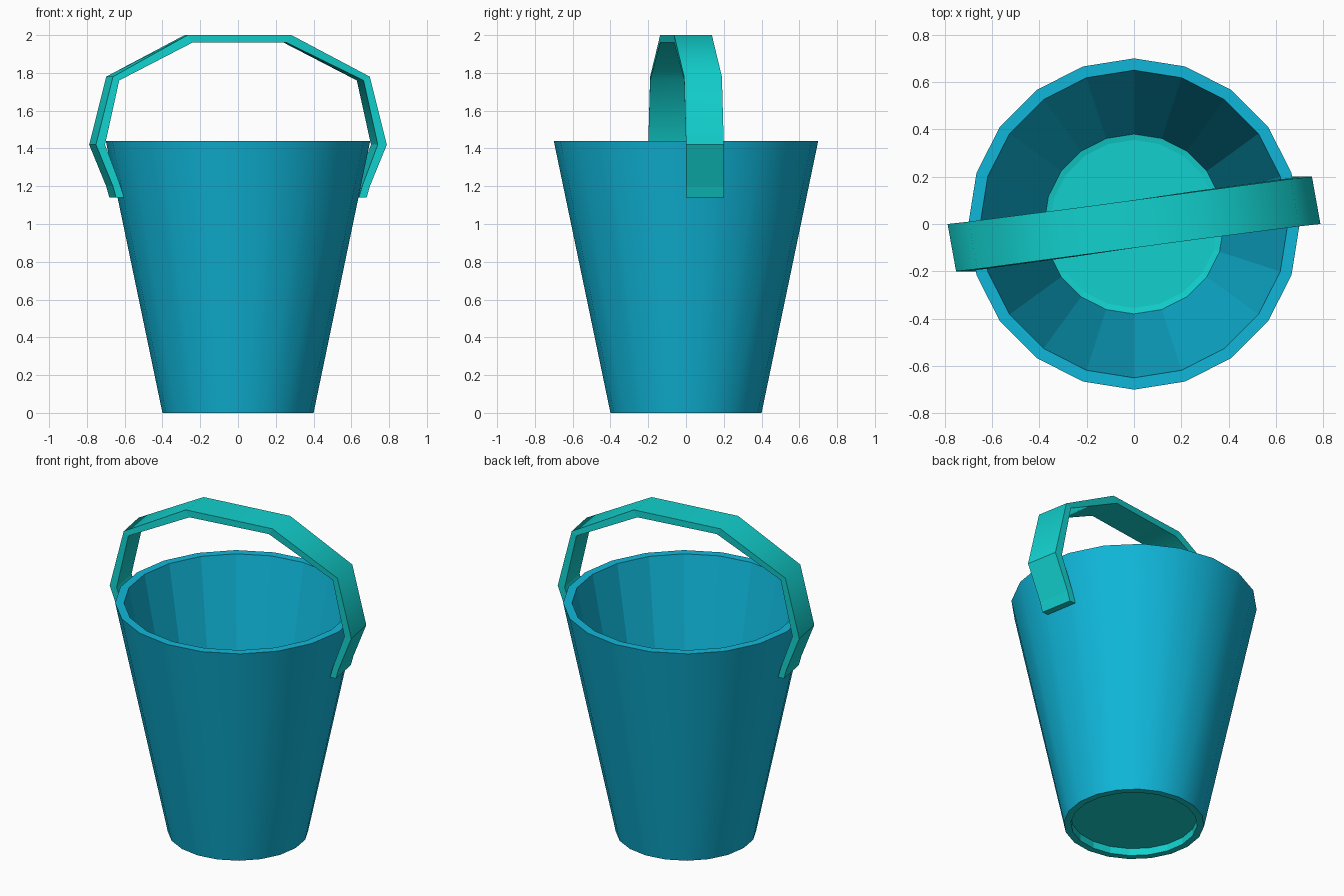
import bpy
from math import sin, cos, pi

if "Cube" in bpy.data.objects:
    bpy.data.objects.remove(bpy.data.objects["Cube"])

SIDES = 20


def material(name, rgb):
    m = bpy.data.materials.new(name)
    m.diffuse_color = (*rgb, 1)
    m.use_nodes = True
    m.node_tree.nodes["Principled BSDF"].inputs["Base Color"].default_value = m.diffuse_color
    return m


def make(name, verts, faces, smooth, mat):
    me = bpy.data.meshes.new(name)
    me.from_pydata(verts, [], faces)
    me.polygons.foreach_set("use_smooth", smooth)
    me.materials.append(mat)
    ob = bpy.data.objects.new(name, me)
    bpy.context.collection.objects.link(ob)
    return ob


def lathe(name, profile, mat, smooth_rows=(), caps=False):
    """Revolve (radius, z) points; caps close the first and last ring with a flat disc."""
    verts = [(r * cos(2 * pi * i / SIDES), r * sin(2 * pi * i / SIDES), z)
             for r, z in profile for i in range(SIDES)]
    faces, smooth = [], []
    for k in range(len(profile) - 1):
        for i in range(SIDES):
            a, b = k * SIDES + i, k * SIDES + (i + 1) % SIDES
            faces.append((a, b, b + SIDES, a + SIDES))
            smooth.append(k in smooth_rows)
    if caps:
        last = (len(profile) - 1) * SIDES
        faces += [tuple(reversed(range(SIDES))), tuple(range(last, last + SIDES))]
        smooth += [False, False]
    return make(name, verts, faces, smooth, mat)


blue = material("blue", (0.005, 0.47, 0.70))
teal = material("teal", (0.006, 0.64, 0.62))

# Tapered wall: smooth outside, flat rim, faceted inside
lathe("bucket_wall", [(0.40, 0), (0.70, 1.44), (0.65, 1.44), (0.38, 0.10)],
      blue, smooth_rows=(0,))

# Floor with a foot ring: recessed underneath, slightly dished on top.
# The profile starts at the underside disc and ends at the inside disc.
foot = lathe("bucket_floor", [(0.36, 0.045), (0.36, 0), (0.40, 0), (0.38, 0.10), (0.355, 0.095)],
             teal, caps=True)

# Handle: half path of (outer x, outer z, inner x, inner z, y of centre line)
half = [(0.663, 1.14, 0.622, 1.14, 0.10),
        (0.680, 1.20, 0.643, 1.21, 0.10),
        (0.770, 1.42, 0.722, 1.42, 0.10),
        (0.680, 1.78, 0.647, 1.76, 0.09),
        (0.275, 2.00, 0.250, 1.96, 0.037)]
path = half + [(-xo, zo, -xi, zi, -y) for xo, zo, xi, zi, y in reversed(half)]
verts, faces, smooth = [], [], []
for xo, zo, xi, zi, y in path:
    skew = 0.008 if zo > 1.9 else 0.018
    verts += [(xo + skew, y - 0.1, zo), (xo - skew, y + 0.1, zo),
              (xi - skew, y + 0.1, zi), (xi + skew, y - 0.1, zi)]
for k in range(len(path) - 1):
    for j in range(4):
        a, b = 4 * k + j, 4 * k + (j + 1) % 4
        faces.append((a, b, b + 4, a + 4))
        smooth.append(j in (0, 2) and 2 <= k <= 6)
end = len(verts) - 4
faces += [(3, 2, 1, 0), (end, end + 1, end + 2, end + 3)]
smooth += [False, False]
make("handle", verts, faces, smooth, teal)
